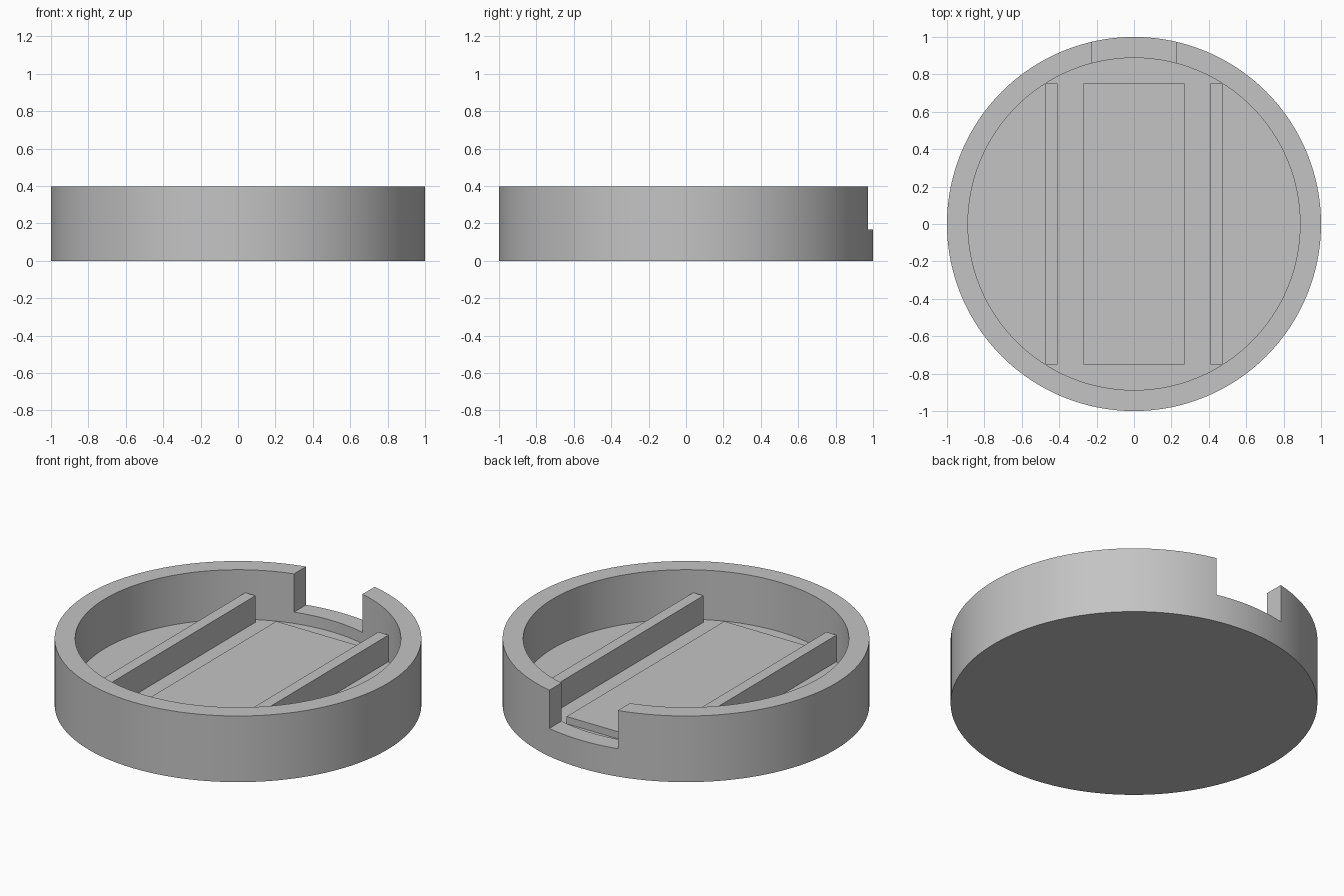
import bpy
import bmesh
import math

if "Cube" in bpy.data.objects:
    bpy.data.objects.remove(bpy.data.objects["Cube"])

HEIGHT, FLOOR, INNER = 0.398, 0.10, 0.888
SEGMENTS = 128

grey = bpy.data.materials.new("plain grey")
grey.use_nodes = True
colour = (0.55, 0.55, 0.55, 1)
grey.diffuse_color = colour
grey.node_tree.nodes["Principled BSDF"].inputs["Base Color"].default_value = colour


def add_object(name, bm):
    bmesh.ops.recalc_face_normals(bm, faces=bm.faces)
    mesh = bpy.data.meshes.new(name)
    bm.to_mesh(mesh)
    bm.free()
    mesh.materials.append(grey)
    obj = bpy.data.objects.new(name, mesh)
    bpy.context.collection.objects.link(obj)
    return obj


def add_box(name, low, high):
    bm = bmesh.new()
    bmesh.ops.create_cube(bm, size=1)
    for v in bm.verts:
        v.co = [h if c > 0 else l for c, l, h in zip(v.co, low, high)]
    return add_object(name, bm)


# Round tray: stacked rings joined into walls, closed by flat discs
bm = bmesh.new()
rings = []
for radius, z in ((1, 0), (1, HEIGHT), (INNER, HEIGHT), (INNER, FLOOR)):
    angles = [math.tau * i / SEGMENTS for i in range(SEGMENTS)]
    rings.append([bm.verts.new((radius * math.cos(a), radius * math.sin(a), z)) for a in angles])
for a, b in zip(rings, rings[1:]):
    for i in range(SEGMENTS):
        j = (i + 1) % SEGMENTS
        bm.faces.new((a[i], a[j], b[j], b[i]))
bm.faces.new(rings[0])
bm.faces.new(rings[-1])
tray = add_object("tray", bm)

# Notch through the back of the rim
cutter = add_box("notch_cutter", (-0.228, 0.7, 0.168), (0.228, 1.2, 0.6))
cutter.hide_render = True
cut = tray.modifiers.new("notch", "BOOLEAN")
cut.operation = "DIFFERENCE"
cut.solver = "EXACT"
cut.object = cutter
bpy.ops.object.select_all(action="DESELECT")
bpy.context.view_layer.objects.active = tray
tray.select_set(True)
bpy.ops.object.modifier_apply(modifier=cut.name)
bpy.data.objects.remove(cutter)
bpy.ops.object.shade_smooth_by_angle(angle=math.radians(30))

# Low raised panel in the middle of the floor
add_box("floor_panel", (-0.27, -0.75, FLOOR - 0.02), (0.27, 0.75, 0.143))

# Upright rail on each side
for side, name in ((1, "left_rail"), (-1, "right_rail")):
    edges = sorted((side * 0.409, side * 0.477))
    add_box(name, (edges[0], -0.75, FLOOR - 0.02), (edges[1], 0.75, 0.26))
